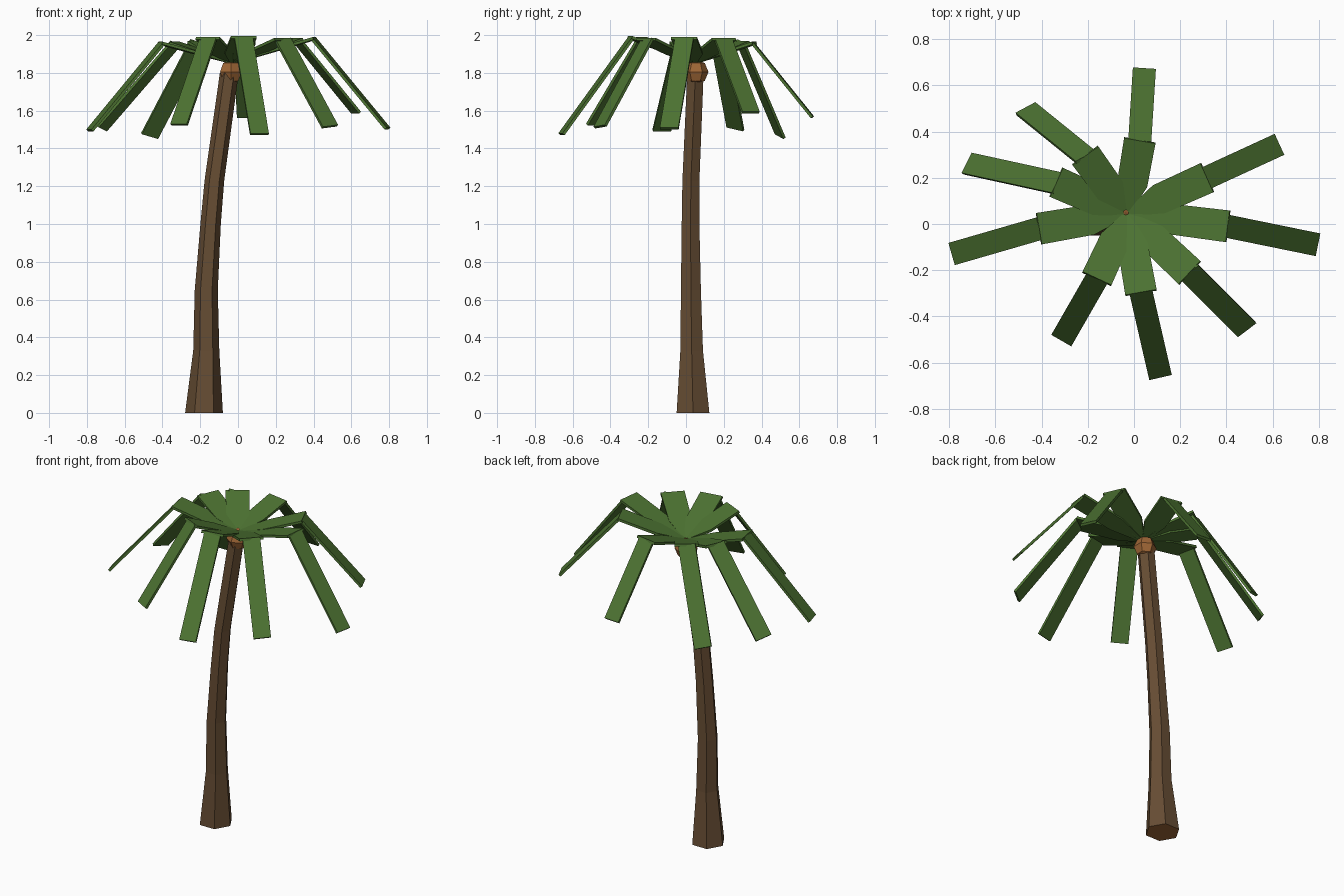
import bpy, math
from mathutils import Vector

if "Cube" in bpy.data.objects:
    bpy.data.objects.remove(bpy.data.objects["Cube"])


def material(name, srgb):
    m = bpy.data.materials.new(name)
    m.diffuse_color = [((c + 0.055) / 1.055) ** 2.4 for c in srgb] + [1]
    m.use_nodes = True
    m.node_tree.nodes["Principled BSDF"].inputs["Base Color"].default_value = m.diffuse_color
    return m


bark = material("bark brown", (0.40, 0.30, 0.20))
wood = material("light wood", (0.62, 0.40, 0.21))
leaf = material("leaf green", (0.30, 0.45, 0.195))


def make(name, verts, faces, mats):
    me = bpy.data.meshes.new(name)
    me.from_pydata(verts, [], faces)
    for m in mats:
        me.materials.append(m)
    ob = bpy.data.objects.new(name, me)
    bpy.context.collection.objects.link(ob)
    return ob


# Trunk: bent hexagonal tube, light wood on the end cuts
rings = [(-.18, .037, 0, .10), (-.168, .03, .33, .069), (-.168, .026, .65, .061),
         (-.145, .024, 1.0, .054), (-.125, .026, 1.23, .052), (-.046, .05, 1.80, .05)]
verts, faces = [], []
for x, y, z, r in rings:
    for k in range(6):
        a = math.radians(60 * k)
        verts.append((x + r * math.cos(a), y + r * math.sin(a), z))
for i in range(len(rings) - 1):
    for k in range(6):
        n = (k + 1) % 6
        faces.append((6 * i + k, 6 * i + n, 6 * i + 6 + n, 6 * i + 6 + k))
top = 6 * (len(rings) - 1)
faces += [tuple(range(5, -1, -1)), tuple(range(top, top + 6))]
trunk = make("trunk", verts, faces, [bark, wood])
for p in trunk.data.polygons:
    if len(p.vertices) == 6:
        p.material_index = 1

# Crown core: low-poly ball holding the fronds
bpy.ops.mesh.primitive_uv_sphere_add(segments=6, ring_count=4, radius=0.066,
                                     location=(-.038, .053, 1.805))
core = bpy.context.object
core.name = "crown_core"
core.data.materials.append(wood)


def slab(stations, thick):
    """Closed flat strip through (centre, half-width vector) stations."""
    v, f = [], []
    d = stations[-1][0] - stations[0][0]
    n = stations[-1][1].cross(d).normalized()
    if n.z < 0:
        n = -n
    for c, w in stations:
        v += [c - w, c + w, c + w - n * thick, c - w - n * thick]
    for i in range(len(stations) - 1):
        for k in range(4):
            m = (k + 1) % 4
            f.append((4 * i + k, 4 * i + m, 4 * i + 4 + m, 4 * i + 4 + k))
    e = 4 * (len(stations) - 1)
    f += [(3, 2, 1, 0), (e, e + 1, e + 2, e + 3)]
    return v, f


def cross_dir(d, skew=0):
    """Unit width direction square to d, turned by skew degrees in plan."""
    a = math.atan2(-d.x, d.y) + math.radians(skew)
    w = Vector((math.cos(a), math.sin(a), 0))
    w.z = -(w.x * d.x + w.y * d.y) / d.z
    return w.normalized()


# Fronds: bend point, tip point, skew of the hanging part
root = Vector((-.03, .045, 1.862))
fronds = [((.025, .36, 1.965), (.045, .675, 1.57), 0),
          ((.315, .20, 1.985), (.63, .345, 1.595), 0),
          ((.405, -.01, 1.99), (.797, -.09, 1.51), 0),
          ((.24, -.21, 1.985), (.49, -.46, 1.52), -8),
          ((.03, -.295, 1.995), (.115, -.665, 1.48), 0),
          ((-.16, -.235, 1.99), (-.315, -.505, 1.53), 0),
          ((-.41, -.02, 1.965), (-.79, -.13, 1.50), 0),
          ((-.335, .18, 1.965), (-.725, .265, 1.51), -14),
          ((-.21, .295, 1.97), (-.47, .505, 1.47), -23)]
for i, (bend, tip, skew) in enumerate(fronds):
    bend, tip = Vector(bend), Vector(tip)
    # broad inner panel, narrowing to the root
    d = bend - root
    w = Vector((d.y, -d.x, 0)).normalized()
    shoulder = root.lerp(bend, 0.4)
    v, f = slab([(root, w * .012), (shoulder, w * .066), (bend, w * .069)], .015)
    # narrower hanging strip
    w = cross_dir(tip - bend, skew) * .05
    v2, f2 = slab([(bend - Vector((0, 0, .004)), w), (tip, w)], .015)
    f += [tuple(k + len(v) for k in q) for q in f2]
    ob = make(f"frond_{i + 1}", v + v2, f, [leaf])
    # consistent outward normals
    bpy.ops.object.select_all(action='DESELECT')
    bpy.context.view_layer.objects.active = ob
    ob.select_set(True)
    bpy.ops.object.mode_set(mode='EDIT')
    bpy.ops.mesh.select_all(action='SELECT')
    bpy.ops.mesh.normals_make_consistent(inside=False)
    bpy.ops.object.mode_set(mode='OBJECT')
